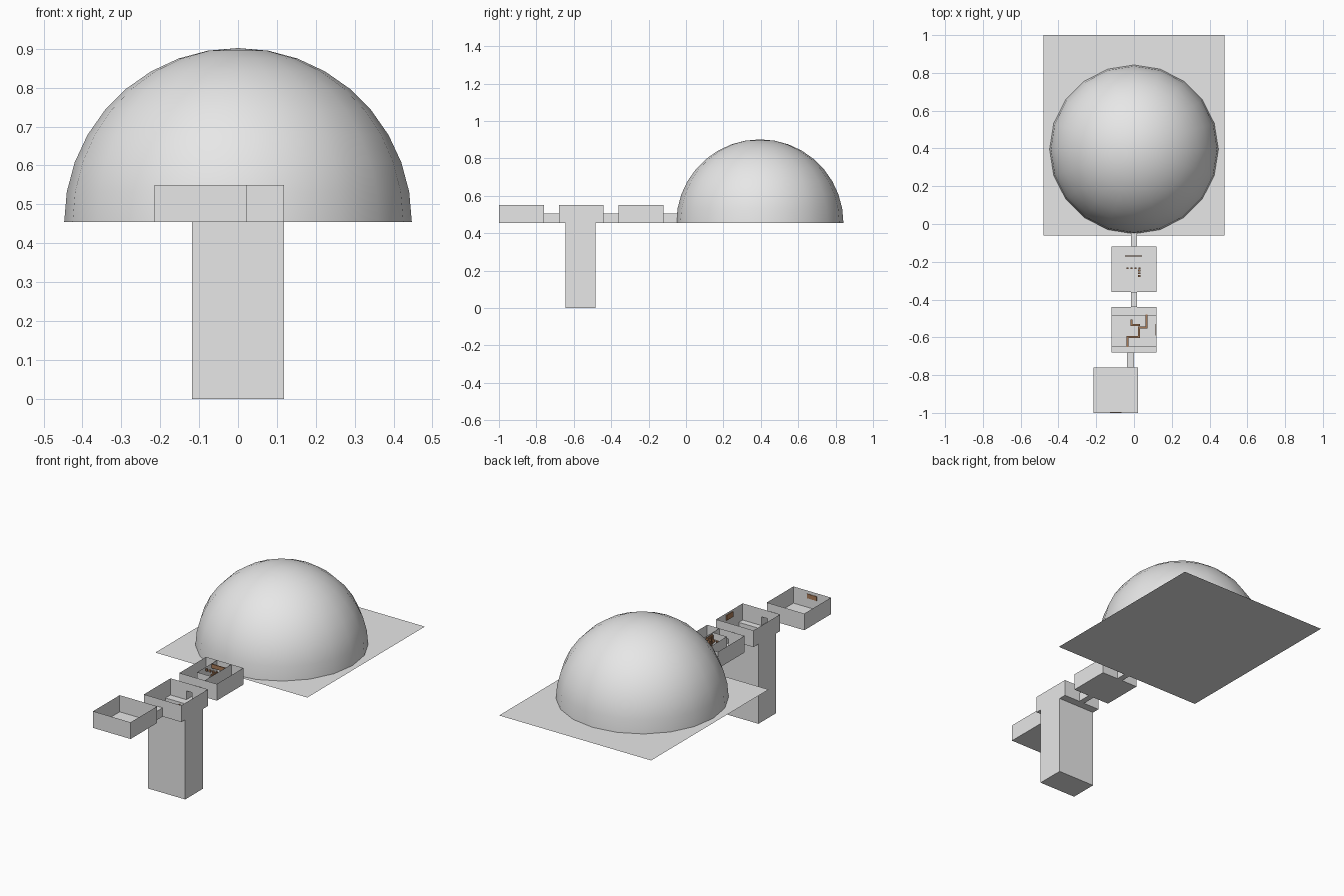
import bpy, bmesh, math

if "Cube" in bpy.data.objects:
    bpy.data.objects.remove(bpy.data.objects["Cube"])

Z0, Z1, ZD = 0.455, 0.55, 0.505   # floor, wall top, doorway top


def material(name, rgb):
    m = bpy.data.materials.new(name)
    m.diffuse_color = (*rgb, 1)
    m.use_nodes = True
    m.node_tree.nodes["Principled BSDF"].inputs["Base Color"].default_value = m.diffuse_color
    return m


GREY = material("pale grey", (0.8, 0.8, 0.8))
BROWN = material("brown", (0.4, 0.2, 0.1))


def finish(name, bm, mat):
    bmesh.ops.remove_doubles(bm, verts=bm.verts, dist=0.0001)
    me = bpy.data.meshes.new(name)
    bm.to_mesh(me)
    bm.free()
    me.materials.append(mat)
    ob = bpy.data.objects.new(name, me)
    bpy.context.collection.objects.link(ob)
    return ob


def face(bm, *pts):
    bm.faces.new([bm.verts.new(p) for p in pts])


def floor(bm, x0, x1, y0, y1, z, up=False):
    pts = [(x0, y0, z), (x0, y1, z), (x1, y1, z), (x1, y0, z)]
    face(bm, *(pts[::-1] if up else pts))


def wall(bm, a, b, z0, z1):
    face(bm, (*a, z0), (*b, z0), (*b, z1), (*a, z1))


def ring(bm, x0, x1, y0, y1, z0, z1, skip=()):
    c = [(x0, y0), (x1, y0), (x1, y1), (x0, y1)]
    for i, side in enumerate("frbl"):
        if side not in skip:
            wall(bm, c[i], c[(i + 1) % 4], z0, z1)


def door_wall(bm, xa, xb, y, d0, d1):
    # wall along x with a doorway left open, xa to xb sets facing
    if xa > xb:
        d0, d1 = d1, d0
    wall(bm, (xa, y), (d0, y), Z0, Z1)
    wall(bm, (d0, y), (d1, y), ZD, Z1)
    wall(bm, (d1, y), (xb, y), Z0, Z1)


def room(name, x0, x1, y0, y1, front=None, back=None, pit=None):
    bm = bmesh.new()
    ring(bm, x0, x1, y0, y1, Z0, Z1,
         ("f" if front else "") + ("b" if back else ""))
    if front:
        door_wall(bm, x0, x1, y0, *front)
    if back:
        door_wall(bm, x1, x0, y1, *back)
    if pit:
        floor(bm, x0, x1, y0, pit[0], Z0)
        floor(bm, x0, x1, pit[1], y1, Z0)
        ring(bm, x0, x1, *pit, 0, Z0)
        floor(bm, x0, x1, *pit, 0)
    else:
        floor(bm, x0, x1, y0, y1, Z0)
    return finish(name, bm, GREY)


def corridor(name, x0, x1, y0, y1):
    bm = bmesh.new()
    ring(bm, x0, x1, y0, y1, Z0, ZD, "fb")
    floor(bm, x0, x1, y0, y1, Z0)
    floor(bm, x0, x1, y0, y1, ZD, True)
    finish(name, bm, GREY)


def box(bm, x0, x1, y0, y1, z0, z1):
    ring(bm, x0, x1, y0, y1, z0, z1)
    floor(bm, x0, x1, y0, y1, z0)
    floor(bm, x0, x1, y0, y1, z1, True)


# ground plate
bm = bmesh.new()
floor(bm, -0.48, 0.48, -0.06, 1.0, Z0, True)
finish("ground_plate", bm, GREY)

# dome: quarter-circle profile spun about its axis
bm = bmesh.new()
R, CY, N = 0.447, 0.395, 9
prof = [bm.verts.new((0, CY - R * math.cos(a), Z0 + R * math.sin(a)))
        for a in [i * math.pi / 2 / N for i in range(N + 1)]]
edges = [bm.edges.new(p) for p in zip(prof, prof[1:])]
bmesh.ops.spin(bm, geom=prof + edges, cent=(0, CY, 0), axis=(0, 0, 1),
               angle=math.tau, steps=20)
bmesh.ops.remove_doubles(bm, verts=bm.verts, dist=0.001)
bmesh.ops.recalc_face_normals(bm, faces=bm.faces)
if sum(f.normal.z for f in bm.faces) < 0:
    bmesh.ops.reverse_faces(bm, faces=bm.faces)
for f in bm.faces:
    f.smooth = True
finish("dome", bm, GREY)

# rooms and connecting corridors
D, E = (-0.017, 0.017), (-0.037, 0.0)
room("maze_room", -0.118, 0.118, -0.36, -0.12, D, D)
room("pit_room", -0.118, 0.118, -0.68, -0.44, E, D, (-0.645, -0.485))
room("entry_room", -0.215, 0.022, -1.0, -0.76, None, E)
corridor("dome_corridor", *D, -0.12, -0.04)
corridor("middle_corridor", *D, -0.44, -0.36)
corridor("entry_corridor", *E, -0.76, -0.68)

# maze partitions
bm = bmesh.new()
wall(bm, (0.042, -0.36), (0.042, -0.12), Z0, Z1)
wall(bm, (-0.048, -0.12), (-0.048, -0.30), Z0, Z1)
wall(bm, (-0.048, -0.30), (0.042, -0.30), Z0, Z1)
finish("maze_partitions", bm, GREY)

# brown gate and bars in the maze room
bm = bmesh.new()
box(bm, -0.048, 0.042, -0.172, -0.166, 0.525, 0.548)
for i in range(4):
    x = -0.04 + i * 0.021
    box(bm, x, x + 0.012, -0.238, -0.23, 0.535, 0.548)
for i in range(3):
    y = -0.252 - i * 0.014
    box(bm, 0.022, 0.034, y, y + 0.01, 0.50, 0.548)
finish("maze_bars", bm, BROWN)

# narrow winding path over the pit
bm = bmesh.new()
pts = [(-0.035, -0.645), (-0.035, -0.598), (0.027, -0.598),
       (0.027, -0.547), (0.066, -0.547), (0.066, -0.485)]
spur = [(0.027, -0.535), (-0.013, -0.535), (-0.013, -0.51)]
for line in (pts, spur):
    for (ax, ay), (bx, by) in zip(line, line[1:]):
        h = 0.005
        floor(bm, min(ax, bx) - h, max(ax, bx) + h,
              min(ay, by) - h, max(ay, by) + h, Z0 + 0.001, True)
finish("pit_path", bm, BROWN)

# wall plaques
bm = bmesh.new()
box(bm, -0.127, -0.067, -0.999, -0.996, 0.508, 0.533)
finish("entry_plaque", bm, BROWN)
bm = bmesh.new()
box(bm, 0.113, 0.117, -0.59, -0.53, 0.51, 0.54)
finish("pit_plaque", bm, BROWN)
